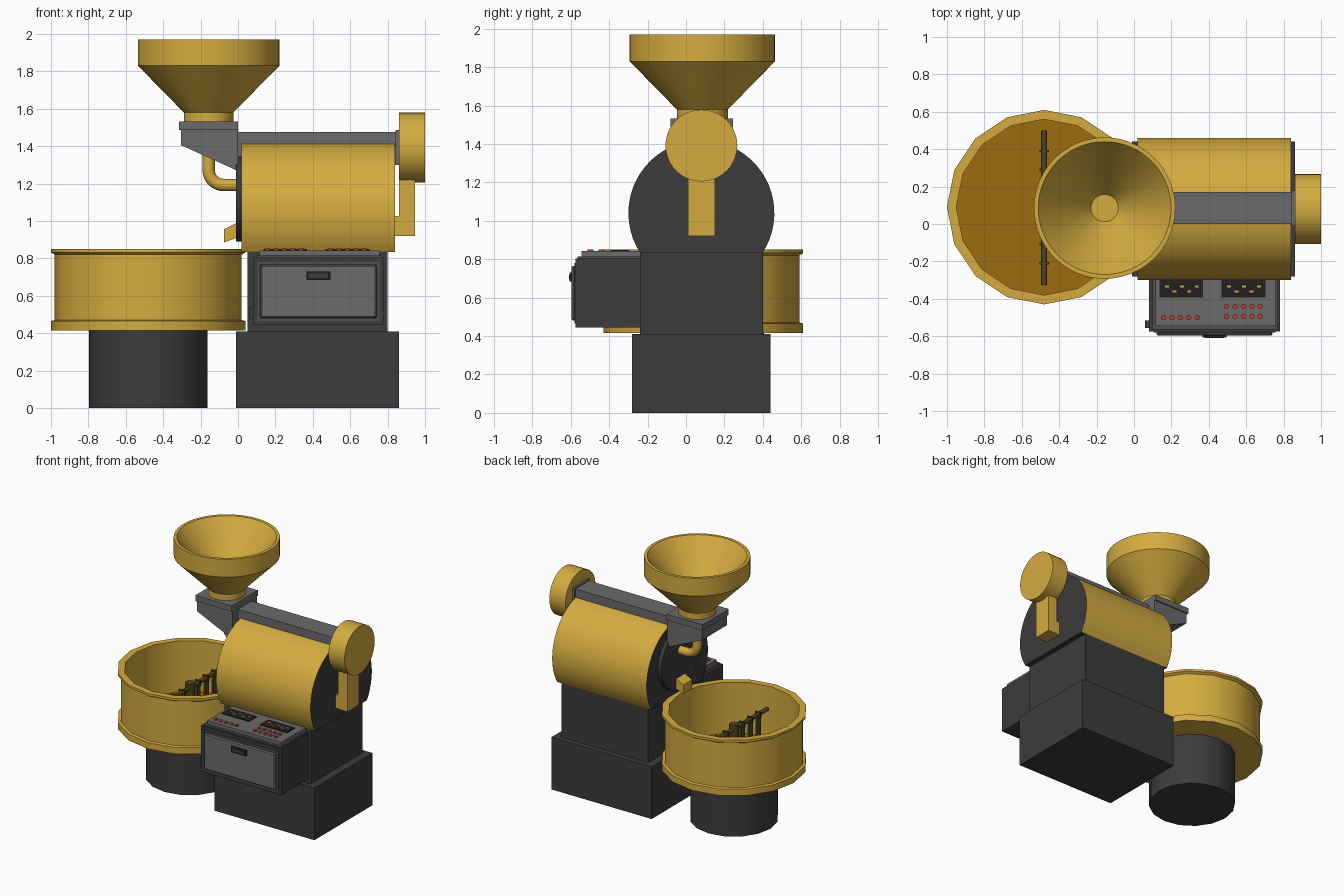
import bpy, bmesh
from math import pi, sin, cos, asin, radians
from mathutils import Matrix, Vector

cube = bpy.data.objects.get("Cube")
if cube:
    bpy.data.objects.remove(cube)


def material(name, r, g, b):
    m = bpy.data.materials.new(name)
    m.use_nodes = True
    m.diffuse_color = (r, g, b, 1)
    bsdf = m.node_tree.nodes["Principled BSDF"]
    bsdf.inputs["Base Color"].default_value = (r, g, b, 1)
    bsdf.inputs["Roughness"].default_value = 0.6
    return m


GOLD = material("gold paint", 0.66, 0.41, 0.05)
FLOOR = material("dark gold", 0.34, 0.15, 0.005)
DARK = material("charcoal", 0.045, 0.045, 0.045)
GREY = material("mid grey", 0.145, 0.145, 0.145)
TRIM = material("trim grey", 0.08, 0.08, 0.08)
BLACK = material("black", 0.015, 0.015, 0.014)
OLIVE = material("olive metal", 0.075, 0.06, 0.012)
RED = material("button red", 0.5, 0.05, 0.03)


def finish(name, bm, mats, smooth=False):
    bmesh.ops.remove_doubles(bm, verts=bm.verts, dist=1e-5)
    bmesh.ops.recalc_face_normals(bm, faces=bm.faces)
    me = bpy.data.meshes.new(name)
    bm.to_mesh(me)
    bm.free()
    for m in mats:
        me.materials.append(m)
    ob = bpy.data.objects.new(name, me)
    bpy.context.collection.objects.link(ob)
    if smooth:
        bpy.ops.object.select_all(action='DESELECT')
        ob.select_set(True)
        bpy.context.view_layer.objects.active = ob
        bpy.ops.object.shade_smooth_by_angle(angle=radians(32))
    return ob


def box(name, x, y, z, mat, bevel=0):
    """Box from three (low, high) ranges."""
    bm = bmesh.new()
    size = [b - a for a, b in (x, y, z)]
    mid = Vector([(a + b) / 2 for a, b in (x, y, z)])
    bmesh.ops.create_cube(bm, size=1, matrix=Matrix.Translation(mid) @ Matrix.Diagonal((*size, 1)))
    if bevel:
        bmesh.ops.bevel(bm, geom=bm.edges[:], offset=bevel, segments=1, affect='EDGES')
    return finish(name, bm, [mat])


def lathe(name, profile, centre, mats, sides=48, axis='Z', second=()):
    """Spin an (r, h) profile; segments listed in second take the second material."""
    bm = bmesh.new()
    turn = {'Z': Matrix(), 'X': Matrix.Rotation(pi / 2, 4, 'Y'), 'Y': Matrix.Rotation(-pi / 2, 4, 'X')}[axis]
    place = Matrix.Translation(centre) @ turn
    rings = []
    for r, h in profile:
        if r == 0:
            rings.append([bm.verts.new(place @ Vector((0, 0, h)))] * sides)
        else:
            angles = [2 * pi * i / sides for i in range(sides)]
            rings.append([bm.verts.new(place @ Vector((r * cos(a), r * sin(a), h))) for a in angles])
    for k, (lo, hi) in enumerate(zip(rings, rings[1:])):
        for i in range(sides):
            j = (i + 1) % sides
            loop = list(dict.fromkeys((lo[i], lo[j], hi[j], hi[i])))
            bm.faces.new(loop).material_index = int(k in second)
    return finish(name, bm, mats, True)


def cylinder(name, centre, r, length, mat, axis='Z', sides=48):
    return lathe(name, [(0, 0), (r, 0), (r, length), (0, length)], centre, [mat], sides, axis)


def prism(name, outline, y, mat):
    """Extrude an (x, z) outline across a y range."""
    bm = bmesh.new()
    face = bm.faces.new([bm.verts.new((x, y[0], z)) for x, z in outline])
    out = bmesh.ops.extrude_face_region(bm, geom=[face])
    moved = [v for v in out["geom"] if isinstance(v, bmesh.types.BMVert)]
    bmesh.ops.translate(bm, verts=moved, vec=(0, y[1] - y[0], 0))
    return finish(name, bm, [mat])


CY = 0.085   # depth of the main axis

# Base and pillar
box("base", (-0.01, 0.86), (-0.28, 0.44), (0, 0.41), DARK)
box("pillar", (0.05, 0.80), (-0.24, 0.40), (0.41, 0.85), DARK)

# Drum: round section cut flat underneath, gold shell with dark ends
bm = bmesh.new()
start = asin(-0.206 / 0.38)
arc = [start + (pi - 2 * start) * i / 40 for i in range(41)]
end = bm.faces.new([bm.verts.new((0.02, 0.08 + 0.38 * cos(a), 1.04 + 0.38 * sin(a))) for a in arc])
out = bmesh.ops.extrude_face_region(bm, geom=[end])
bmesh.ops.translate(bm, verts=[v for v in out["geom"] if isinstance(v, bmesh.types.BMVert)], vec=(0.82, 0, 0))
bm.normal_update()
for f in bm.faces:
    f.material_index = int(abs(f.normal.x) > 0.9 or f.calc_center_median().z < 0.835)
finish("drum", bm, [GOLD, DARK], True)
cylinder("drum_door", (-0.012, CY, 1.125), 0.235, 0.04, DARK, 'X')

# Air duct along the drum top
box("top_duct", (-0.01, 0.85), (0.0, 0.17), (1.30, 1.475), GREY)
box("duct_flange", (0.842, 0.862), (-0.01, 0.18), (1.30, 1.487), GREY)

# Feed chute and hopper
prism("feed_chute", [(-0.305, 1.49), (-0.305, 1.405), (0.0, 1.267), (0.0, 1.49)], (-0.07, 0.235), GREY)
box("chute_flange", (-0.315, 0.0), (-0.08, 0.245), (1.487, 1.532), GREY)
lathe("hopper", [(0, 1.53), (0.133, 1.53), (0.133, 1.58), (0.378, 1.83), (0.378, 1.97), (0.355, 1.97),
                 (0.073, 1.60), (0, 1.60)], (-0.157, CY, 0), [GOLD], 64)

# Elbow pipe from chute to drum
curve = bpy.data.curves.new("elbow_pipe", 'CURVE')
curve.dimensions = '3D'
curve.bevel_depth = 0.033
curve.bevel_resolution = 4
curve.use_fill_caps = True
bend = [(-0.077 - 0.08 * cos(a), 1.272 - 0.08 * sin(a)) for a in [pi / 2 * i / 8 for i in range(9)]]
path = [(-0.157, 1.40)] + bend + [(0.0, 1.192)]
spline = curve.splines.new('POLY')
spline.points.add(len(path) - 1)
for p, (x, z) in zip(spline.points, path):
    p.co = (x, CY, z, 1)
curve.materials.append(GOLD)
bpy.context.collection.objects.link(bpy.data.objects.new("elbow_pipe", curve))

# Discharge spout
prism("spout", [(-0.075, 0.955), (-0.075, 0.885), (-0.005, 0.91), (-0.005, 0.99)], (0.03, 0.14), GOLD)

# Fan and its outlet
cylinder("fan_housing", (0.86, 0.08, 1.392), 0.187, 0.14, GOLD, 'X', 40)
prism("fan_outlet", [(0.862, 1.24), (0.862, 1.027), (0.835, 1.027), (0.835, 0.92), (0.945, 0.92), (0.945, 1.24)],
      (0.01, 0.15), GOLD)

# Cooling tray and pedestal
TRAY = (-0.48, 0.09, 0)
lathe("cooling_tray", [(0, 0.415), (0.52, 0.415), (0.52, 0.465), (0.50, 0.47), (0.50, 0.82), (0.52, 0.832),
                       (0.52, 0.85), (0.47, 0.85), (0.47, 0.45), (0, 0.45)], TRAY, [GOLD, FLOOR], 16, second=(8,))
cylinder("tray_pedestal", TRAY, 0.316, 0.42, DARK, sides=16)

# Stirrer: bar, hub, collars and paddles
cylinder("stirrer_bar", (-0.48, -0.325, 0.70), 0.016, 0.825, OLIVE, 'Y', 12)
cylinder("stirrer_hub", (-0.48, 0.09, 0.45), 0.035, 0.29, OLIVE, sides=16)
for side in (-1, 1):
    for d in (0.10, 0.20, 0.30):
        y = 0.09 + side * d
        box("stirrer_paddle", (-0.488, -0.472), (y - 0.022, y + 0.022), (0.46, 0.71), OLIVE)
        box("stirrer_collar", (-0.505, -0.455), (y - 0.006, y + 0.006), (0.68, 0.72), OLIVE)

# Control cabinet
box("cabinet", (0.08, 0.78), (-0.575, -0.24), (0.445, 0.805), DARK)
box("cabinet_rim", (0.10, 0.77), (-0.565, -0.24), (0.805, 0.815), TRIM)
box("control_deck", (0.115, 0.757), (-0.545, -0.24), (0.815, 0.842), GREY)
box("cabinet_door", (0.12, 0.74), (-0.597, -0.575), (0.48, 0.765), GREY, 0.008)
for x in (0.108, 0.752):
    box("door_side_trim", (x - 0.005, x + 0.005), (-0.580, -0.574), (0.465, 0.78), TRIM)
for z in (0.470, 0.775):
    box("door_edge_trim", (0.108, 0.752), (-0.580, -0.574), (z - 0.005, z + 0.005), TRIM)
box("door_handle", (0.365, 0.495), (-0.606, -0.595), (0.685, 0.73), BLACK)
box("door_handle_grip", (0.38, 0.48), (-0.609, -0.605), (0.695, 0.718), DARK)
box("side_latch", (0.06, 0.082), (-0.555, -0.515), (0.475, 0.54), DARK)

# Displays with small readouts, and the buttons
for x0 in (0.136, 0.468):
    box("display", (x0, x0 + 0.234), (-0.393, -0.297), (0.84, 0.849), BLACK)
    for i in range(5):
        x, y = x0 + 0.03 + 0.04 * i, -0.335 - 0.025 * (i % 2)
        box("readout", (x, x + 0.02), (y - 0.005, y + 0.005), (0.848, 0.851), GOLD)
for x0, y in ((0.158, -0.50), (0.495, -0.442), (0.495, -0.495)):
    for i in range(5):
        cylinder("button", (x0 + 0.045 * i, y, 0.84), 0.014, 0.012, RED, sides=12)
